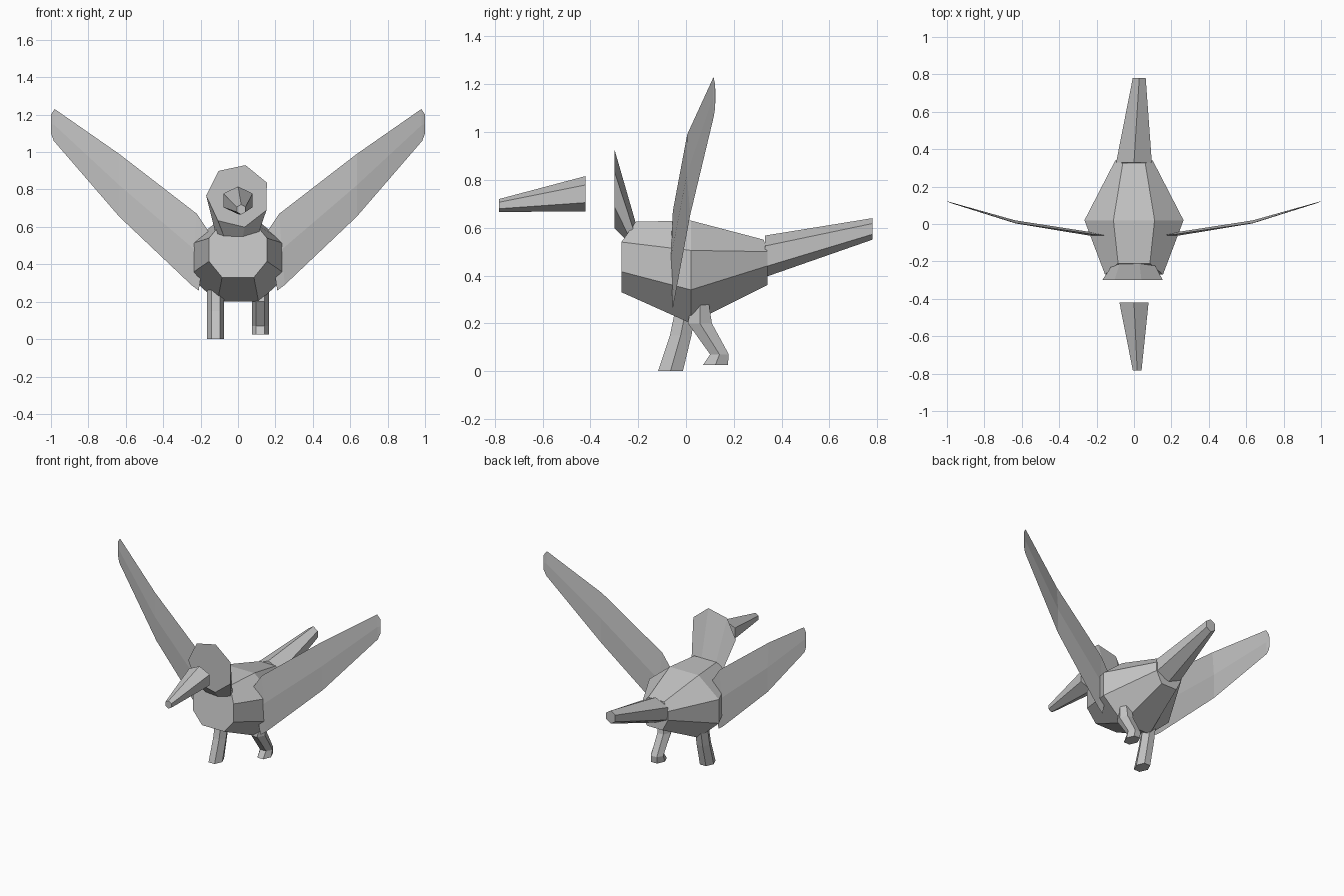
import bpy, bmesh
from math import cos, sin, radians

if "Cube" in bpy.data.objects:
    bpy.data.objects.remove(bpy.data.objects["Cube"])

grey = bpy.data.materials.new("plain grey")
grey.use_nodes = True
grey.diffuse_color = (0.55, 0.55, 0.55, 1)
grey.node_tree.nodes["Principled BSDF"].inputs["Base Color"].default_value = grey.diffuse_color


def loft(name, rings):
    """Skin a closed, flat-shaded surface through rings of equal size."""
    bm = bmesh.new()
    loops = [[bm.verts.new(p) for p in ring] for ring in rings]
    for a, b in zip(loops, loops[1:]):
        for i in range(len(a)):
            j = (i + 1) % len(a)
            bm.faces.new((a[i], a[j], b[j], b[i]))
    bm.faces.new(loops[0])
    bm.faces.new(loops[-1])
    bmesh.ops.recalc_face_normals(bm, faces=bm.faces)
    mesh = bpy.data.meshes.new(name)
    bm.to_mesh(mesh)
    bm.free()
    mesh.materials.append(grey)
    obj = bpy.data.objects.new(name, mesh)
    bpy.context.collection.objects.link(obj)
    return obj


def circle(count, phase):
    turns = [radians(phase + 360 * i / count) for i in range(count)]
    return [(cos(t), sin(t)) for t in turns]


def upright(x, y, z, rx, rz, count=6, phase=90):
    """Ring facing along y."""
    return [(x + rx * c, y, z + rz * s) for c, s in circle(count, phase)]


def level(x, y, z, rx, ry):
    """Ring facing along z."""
    return [(x + rx * c, y + ry * s, z) for c, s in circle(6, 0)]


def mirrored(half):
    """Complete a symmetric ring from its +x half."""
    return half + [(-x, y, z) for x, y, z in reversed(half)]


# Body: three eight-sided rings
loft("body", [
    mirrored([(.085, -.21, .625), (.155, -.27, .54), (.155, -.27, .416), (.085, -.27, .33)]),
    mirrored([(.11, .02, .63), (.265, .02, .505), (.265, .02, .34), (.11, .02, .2)]),
    mirrored([(.06, .325, .55), (.10, .34, .50), (.10, .34, .44), (.06, .34, .36)]),
])

# Head: seven-sided face tapering back to a slanted neck
neck = [(.12 * c, -.225 + .025 * s, .567 + .02 * s) for c, s in circle(7, 25)]
loft("head", [upright(0, -.30, .765, .17, .17, 7, 25), neck])

# Beak and tail: tapered six-sided spikes
loft("beak", [upright(0, -.42, .742, .09, .074), upright(.017, -.782, .693, .027, .027)])
loft("tail", [upright(0, .33, .48, .11, .087), upright(.028, .78, .595, .04, .045)])

# Legs: one planted, one lifted back
loft("right_leg", [
    level(-.12, .005, .29, .045, .05),
    level(-.12, -.022, .15, .045, .052),
    level(-.12, -.065, 0, .046, .06),
])
loft("left_leg", [
    level(.12, .06, .29, .045, .04),
    level(.12, .058, .2, .045, .058),
    level(.12, .14, .07, .045, .045),
    level(.12, .123, .025, .045, .06),
])


# Wings: thin blades swept up and back
def blade(top, bottom, thick):
    mid = [(a + b) / 2 for a, b in zip(top, bottom)]
    front = (mid[0], mid[1] - thick, mid[2])
    back = (mid[0], mid[1] + thick, mid[2])
    return [top, front, bottom, back]


for name, side in (("left_wing", 1), ("right_wing", -1)):
    sections = [
        blade((.16, -.06, .58), (.21, -.055, .26), .008),
        blade((.22, -.055, .67), (.25, -.05, .29), .01),
        blade((.635, .005, .99), (.635, .018, .655), .008),
        blade((.98, .115, 1.23), (.985, .115, 1.06), .002),
        blade((1.0, .122, 1.2), (1.0, .122, 1.1), .001),
    ]
    loft(name, [[(side * x, y, z) for x, y, z in ring] for ring in sections])
